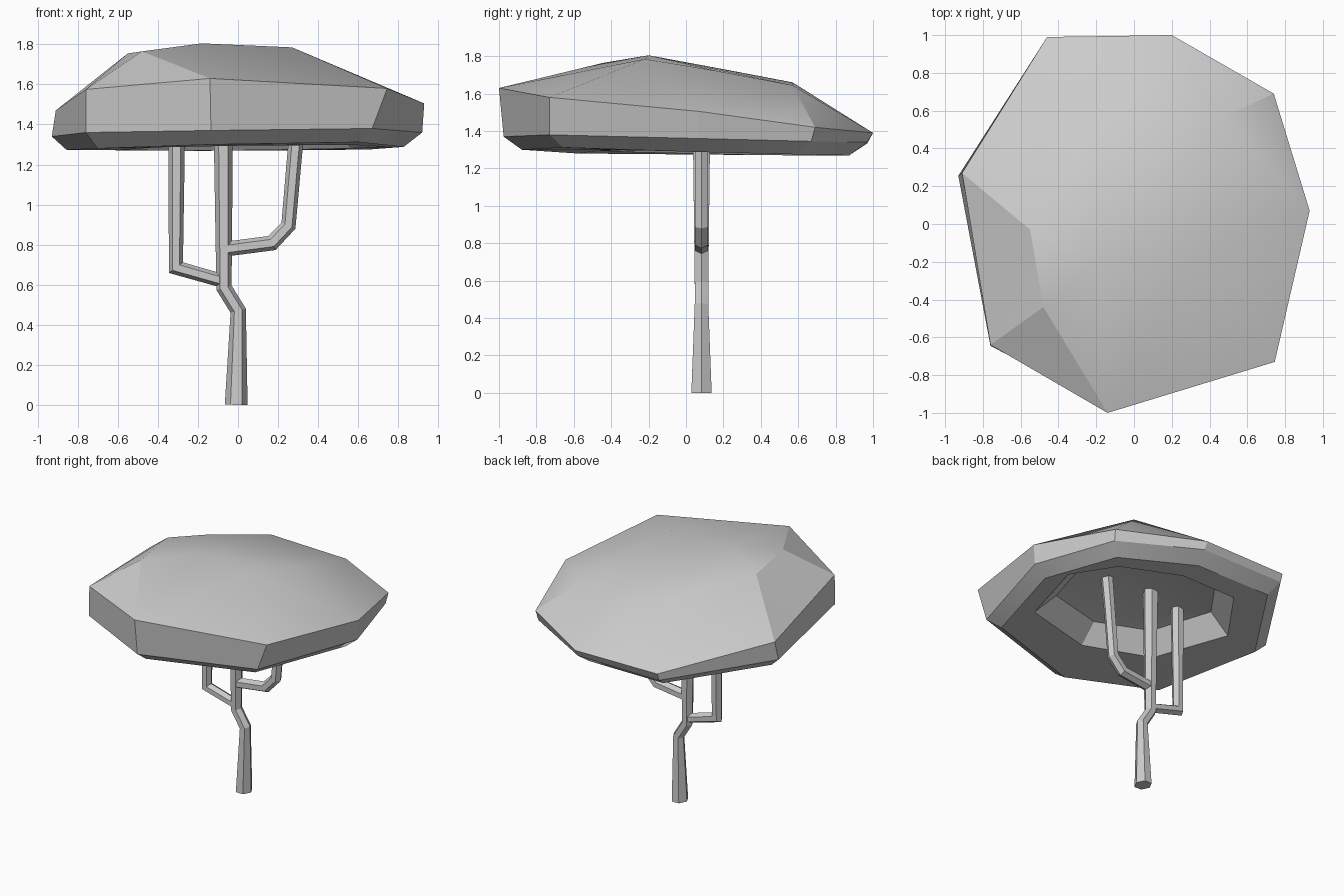
import bpy, bmesh, math
from mathutils import Vector

if "Cube" in bpy.data.objects:
    bpy.data.objects.remove(bpy.data.objects["Cube"])


def finish(name, bm, smooth=None):
    bmesh.ops.recalc_face_normals(bm, faces=bm.faces)
    me = bpy.data.meshes.new(name)
    bm.to_mesh(me)
    bm.free()
    ob = bpy.data.objects.new(name, me)
    bpy.context.collection.objects.link(ob)
    if smooth:
        bpy.ops.object.select_all(action='DESELECT')
        ob.select_set(True)
        bpy.context.view_layer.objects.active = ob
        bpy.ops.object.shade_smooth_by_angle(angle=math.radians(smooth))
    return ob


def bridge(bm, a, b):
    n = len(a)
    for i in range(n):
        bm.faces.new((a[i], a[(i + 1) % n], b[(i + 1) % n], b[i]))


def bridge_domed(bm, a, b):
    """Bridge with triangles, taking the diagonal that bulges upward."""
    n = len(a)
    for i in range(n):
        j = (i + 1) % n
        p, q, r, s = a[i], a[j], b[j], b[i]
        # height of p relative to the plane through q, r, s
        nrm = (r.co - q.co).cross(s.co - q.co)
        nrm *= 1 if nrm.z > 0 else -1
        if nrm.dot(p.co - q.co) < 0:
            tris = (p, q, r), (p, r, s)
        else:
            tris = (p, q, s), (q, r, s)
        # a point above that plane makes edge q-s concave, so swap
        if nrm.dot(p.co - q.co) > 0:
            tris = (p, q, r), (p, r, s)
        else:
            tris = (p, q, s), (q, r, s)
        for t in tris:
            bm.faces.new(t)


def fan(bm, ring, centre):
    c = bm.verts.new(centre)
    for i in range(len(ring)):
        bm.faces.new((ring[i], ring[(i + 1) % len(ring)], c))


def limb(name, path, y=0.083, sides=6):
    """Hexagonal tube with mitred bends; path holds (x, z, radius)."""
    bm = bmesh.new()
    pts = [Vector((x, z)) for x, z, r in path]
    rings = []
    for i, p in enumerate(pts):
        d0 = (p - pts[i - 1]).normalized() if i else (pts[1] - p).normalized()
        d1 = (pts[i + 1] - p).normalized() if i < len(pts) - 1 else d0
        t = (d0 + d1).normalized()
        n = Vector((t.y, -t.x)) / t.dot(d0)
        ring = []
        for k in range(sides):
            a = math.tau * k / sides
            r = path[i][2]
            q = p + n * r * math.cos(a)
            ring.append(bm.verts.new((q.x, y + r * 1.1 * math.sin(a), q.y)))
        rings.append(ring)
    for a, b in zip(rings, rings[1:]):
        bridge(bm, a, b)
    bm.faces.new(rings[0])
    bm.faces.new(rings[-1])
    return finish(name, bm)


# Trunk and two side branches
limb("trunk", [(-0.009, 0, 0.057), (0.001, 0.47, 0.038), (-0.07, 0.585, 0.038), (-0.074, 1.53, 0.05)])
limb("left_branch", [(-0.08, 0.62, 0.034), (-0.31, 0.685, 0.035), (-0.305, 1.51, 0.043)])
limb("right_branch", [(-0.06, 0.778, 0.037), (0.17, 0.808, 0.037),
                      (0.252, 0.895, 0.036), (0.283, 1.25, 0.037), (0.309, 1.51, 0.04)])

# Canopy: irregular octagonal rings from crown to rim, lip and hollow underside
crown = [(-.48, -.44, 1.765), (-.18, -.2, 1.805), (.27, -.22, 1.785), (.38, .16, 1.722),
         (.48, .57, 1.645), (-.13, .57, 1.66), (-.38, .23, 1.725), (-.55, -.03, 1.755)]
rim = [(-.76, -.64, 1.575), (-.14, -1, 1.63), (.745, -.73, 1.58), (.93, .07, 1.505),
       (.74, .69, 1.42), (.2, 1, 1.39), (-.46, .99, 1.39), (-.91, .27, 1.47)]
belly = [(-.76, -.645, 1.36), (-.135, -.975, 1.37), (.67, -.73, 1.38), (.92, .07, 1.36),
         (.73, .67, 1.345), (.2, .97, 1.34), (-.46, .97, 1.335), (-.93, .255, 1.34)]
lip_z = [1.28, 1.3, 1.312, 1.288, 1.275, 1.27, 1.27, 1.273]
lip = [(x * .91 - .01, y * .9, h) for (x, y, z), h in zip(belly, lip_z)]
mouth = [(-.4, -.28), (.06, -.47), (.58, -.34), (.74, .2),
         (.56, .51), (.16, .7), (-.28, .7), (-.58, .28)]
opening = [(x, y, 1.285 - .02 * y + .01 * x) for x, y in mouth]
ceiling = [(x * .8, y * .8 + .02, 1.43) for x, y in mouth]

bm = bmesh.new()
rings = [[bm.verts.new(p) for p in r] for r in (crown, rim, belly, lip, opening, ceiling)]
bridge_domed(bm, rings[0], rings[1])
for a, b in zip(rings[1:], rings[2:]):
    bridge(bm, a, b)
# crown cap fans out from its highest corner
top = rings[0][1:] + rings[0][:1]
for a, b in zip(top[1:], top[2:]):
    bm.faces.new((top[0], a, b))
fan(bm, rings[-1], (0, .08, 1.52))
finish("canopy", bm, smooth=22)
